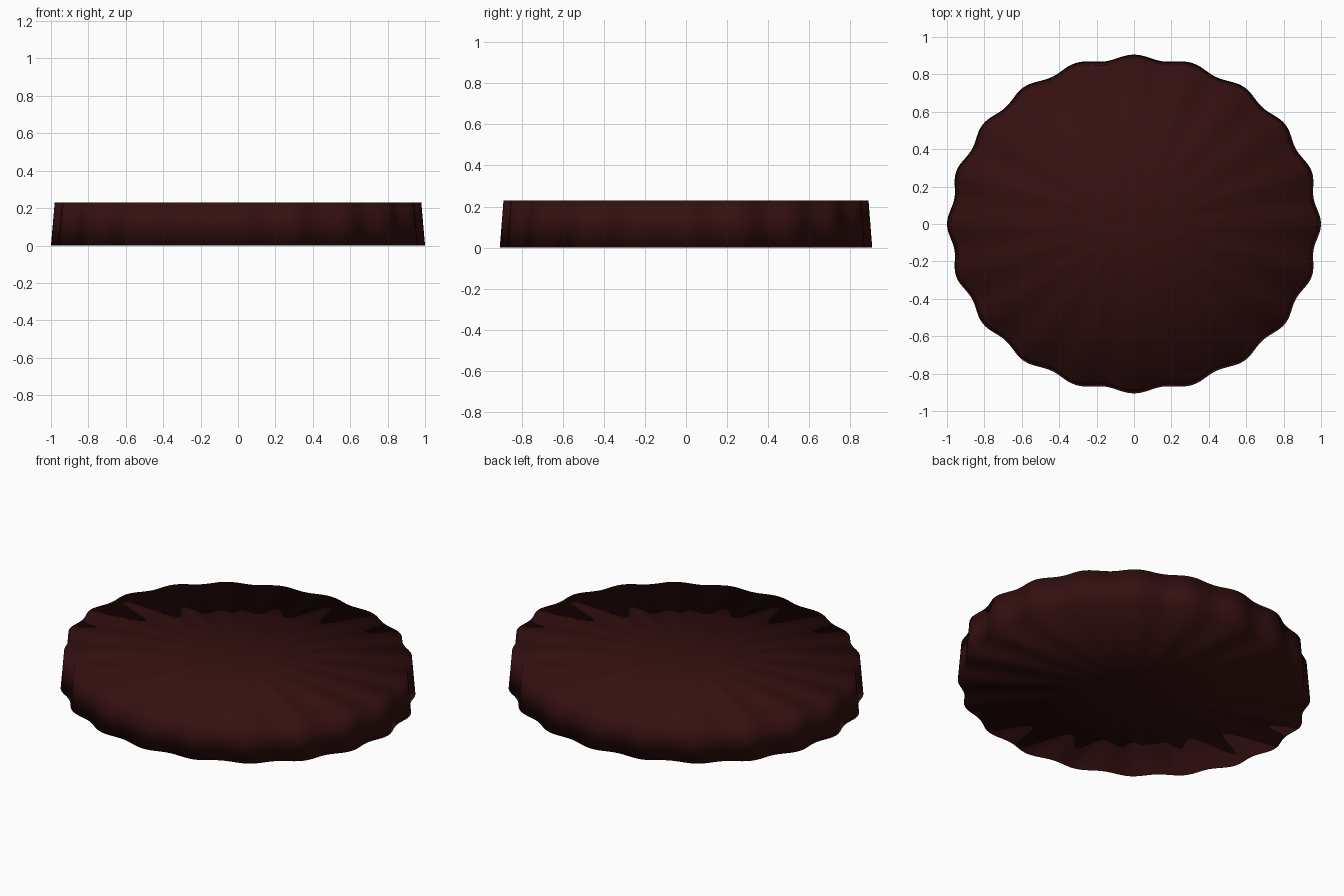
import bpy, bmesh
from math import cos, sin, pi

cube = bpy.data.objects.get("Cube")
if cube:
    bpy.data.objects.remove(cube, do_unlink=True)

SCALLOPS = 20
STEPS = 12          # points per scallop
HEIGHT = 0.23
DEPTH = 0.906       # oval ratio, y to x
WAVE = 0.014
TAPER = 0.98        # top outline relative to the base


def dark_red():
    color = (0.035, 0.005, 0.005, 1)
    mat = bpy.data.materials.new("dark_red")
    mat.use_nodes = True
    mat.diffuse_color = color
    mat.node_tree.nodes["Principled BSDF"].inputs["Base Color"].default_value = color
    return mat


def scalloped_ring(bm, z, scale):
    ring = []
    count = SCALLOPS * STEPS
    for i in range(count):
        a = 2 * pi * i / count
        r = scale * (1 - WAVE + WAVE * cos(SCALLOPS * a))
        ring.append(bm.verts.new((r * cos(a), DEPTH * r * sin(a), z)))
    return ring


# Solid oval disc with a scalloped edge and fanned caps
bm = bmesh.new()
base = scalloped_ring(bm, 0, 1)
top = scalloped_ring(bm, HEIGHT, TAPER)
base_center = bm.verts.new((0, 0, 0))
top_center = bm.verts.new((0, 0, HEIGHT))
for i in range(len(base)):
    j = (i + 1) % len(base)
    bm.faces.new((base[i], base[j], top[j], top[i]))
    bm.faces.new((top[i], top[j], top_center))
    bm.faces.new((base[j], base[i], base_center))
for face in bm.faces:
    face.smooth = True

mesh = bpy.data.meshes.new("scalloped_disc")
bm.to_mesh(mesh)
bm.free()
mesh.materials.append(dark_red())
disc = bpy.data.objects.new("scalloped_disc", mesh)
bpy.context.collection.objects.link(disc)
